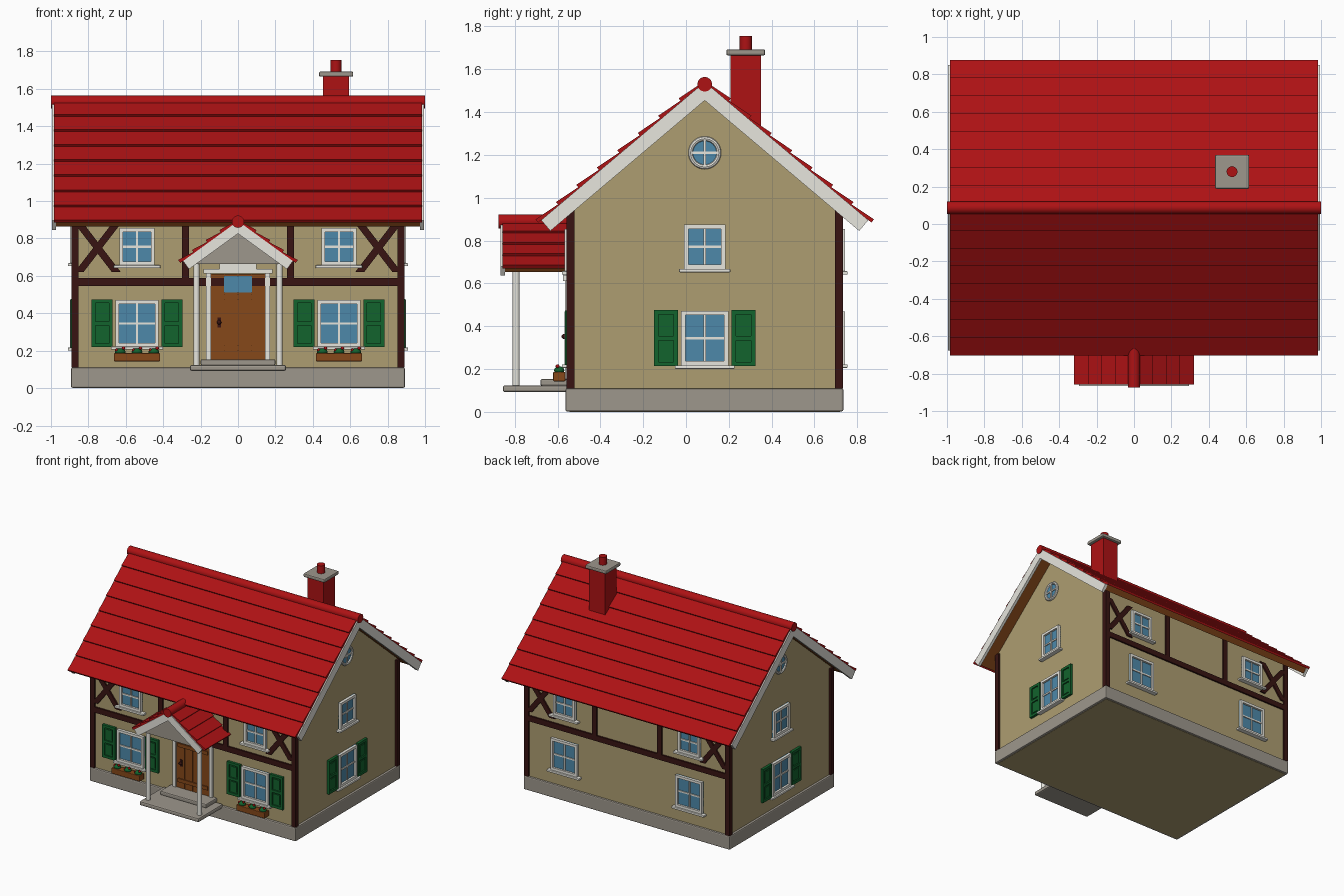
import bpy, bmesh, math
from mathutils import Vector

if "Cube" in bpy.data.objects:
    bpy.data.objects.remove(bpy.data.objects["Cube"])

COL = {"roof_red": (0.42, 0.006, 0.007), "wall_tan": (0.42, 0.34, 0.165), "stone_grey": (0.34, 0.31, 0.265),
       "trim_white": (0.8, 0.79, 0.73), "glass_blue": (0.075, 0.25, 0.4), "shutter_green": (0.006, 0.125, 0.026),
       "timber_dark": (0.04, 0.007, 0.006), "wood_brown": (0.24, 0.065, 0.01)}
MAT = {}
for n, c in COL.items():
    MAT[n] = bpy.data.materials.new(n)
    MAT[n].diffuse_color = (*c, 1)
RED, TAN, STONE, WHITE, GLASS, GREEN, DARK, WOOD = COL.keys()

XW, YF, YB, YC = 0.875, -0.545, 0.72, 0.0875      # wall planes and ridge line
FACES = {"front": lambda u, v, w: (u, YF - w, v), "back": lambda u, v, w: (u, YB + w, v),
         "right": lambda u, v, w: (XW + w, u, v), "left": lambda u, v, w: (-XW - w, u, v),
         "world": lambda x, z, y: (x, y, z)}


def finish(name, bm, mats, bevel=0):
    bmesh.ops.recalc_face_normals(bm, faces=bm.faces[:])
    me = bpy.data.meshes.new(name)
    bm.to_mesh(me)
    bm.free()
    for m in mats:
        me.materials.append(MAT[m])
    ob = bpy.data.objects.new(name, me)
    bpy.context.collection.objects.link(ob)
    if bevel:
        b = ob.modifiers.new("bevel", "BEVEL")
        b.width, b.segments = bevel, 2
    return ob


def boxes(name, items, face="world", bevel=0):
    """items: (u0, u1, v0, v1, w0, w1, colour); w points out of the wall."""
    bm, mats = bmesh.new(), []
    for u0, u1, v0, v1, w0, w1, m in items:
        if m not in mats:
            mats.append(m)
        vs = [bm.verts.new(FACES[face](u, v, w)) for u in (u0, u1) for v in (v0, v1) for w in (w0, w1)]
        for f in ((0, 1, 3, 2), (4, 5, 7, 6), (0, 1, 5, 4), (2, 3, 7, 6), (0, 2, 6, 4), (1, 3, 7, 5)):
            bm.faces.new([vs[i] for i in f]).material_index = mats.index(m)
    return finish(name, bm, mats, bevel)


def prisms(name, profiles, axis, a0, a1, mat):
    """Extrude flat profiles along x or y."""
    bm = bmesh.new()
    for pts in profiles:
        ring = [[bm.verts.new((a, p, z) if axis == "x" else (p, a, z)) for p, z in pts] for a in (a0, a1)]
        bm.faces.new(ring[0])
        bm.faces.new(ring[1][::-1])
        for i in range(len(pts)):
            j = (i + 1) % len(pts)
            bm.faces.new((ring[0][i], ring[0][j], ring[1][j], ring[1][i]))
    return finish(name, bm, [mat])


def own(name, mat):
    ob = bpy.context.object
    ob.name = name
    ob.data.materials.append(MAT[mat])
    bpy.ops.object.shade_smooth_by_angle(angle=math.radians(40))
    return ob


def rod(name, p, q, r, mat, n=20):
    p, q = Vector(p), Vector(q)
    bpy.ops.mesh.primitive_cylinder_add(vertices=n, radius=r, depth=(q - p).length, location=(p + q) / 2,
                                        rotation=(q - p).to_track_quat("Z", "Y").to_euler())
    return own(name, mat)


def ball(name, loc, r, mat):
    bpy.ops.mesh.primitive_uv_sphere_add(segments=12, ring_count=8, radius=r, location=loc)
    return own(name, mat)


def gable_roof(name, axis, centre, apex, angle, length, thick, rows, a0, a1, board_ends):
    ca, sa = math.cos(angle), math.sin(angle)

    def quad(side, pts):   # (distance down the slope, height above it)
        return [(centre + side * (u * ca + n * sa), apex - u * sa + n * ca) for u, n in pts]

    def layer(t, l):       # both slopes, mitred at the ridge
        tip = -t * math.tan(angle)
        return [quad(s, [(0, 0), (l, 0), (l, -t), (-tip, -t)]) for s in (1, -1)]
    prisms(name + "_deck", layer(thick * 0.68, length - 0.004), axis, a0, a1, WOOD)
    step = length / rows
    tiles = [quad(s, [(i * step, -0.004), (i * step, 0.004), ((i + 1) * step + 0.018, 0.02),
                      ((i + 1) * step + 0.018, 0.001)]) for s in (1, -1) for i in range(rows)]
    prisms(name + "_tiles", tiles, axis, a0, a1, RED)
    for k, (b0, b1) in enumerate(board_ends):
        prisms(f"{name}_bargeboard_{k}", layer(thick, length), axis, b0, b1, WHITE)


# House body, plinth and timber frame
prisms("walls", [[(YF, 0), (YB, 0), (YB, 0.945), (YC, 1.48), (YF, 0.945)]], "x", -XW, XW, TAN)
boxes("plinth", [(-0.893, 0.893, 0.002, 0.11, -0.563, 0.735, STONE)], bevel=0.008)
boxes("corner_posts", [(x, x + 0.038, 0.11, 0.94, y, y + 0.038, DARK)
                       for x in (-0.89, 0.852) for y in (-0.558, 0.695)])
for f, y0, y1 in (("front", YF - 0.012, YF + 0.005), ("back", YB - 0.005, YB + 0.012)):
    boxes(f + "_timbers", [(-0.87, 0.87, 0.545, 0.588, -0.005, 0.013, DARK)] +
          [(s * 0.281 - 0.019, s * 0.281 + 0.019, 0.58, 0.94, -0.005, 0.013, DARK) for s in (-1, 1)], f)
    braces = [[(s * 0.75 - d * 0.1 - 0.024, 0.62), (s * 0.75 - d * 0.1 + 0.024, 0.62),
               (s * 0.75 + d * 0.1 + 0.024, 0.88), (s * 0.75 + d * 0.1 - 0.024, 0.88)]
              for s in (-1, 1) for d in (-1, 1)]
    prisms(f + "_braces", braces, "y", y0, y1, DARK)

# Main roof and chimney
gable_roof("roof", "x", YC, 1.541, math.radians(40.2), 1.0, 0.066, 8, -0.985, 0.985,
           ((-0.994, -0.972), (0.972, 0.994)))
rod("roof_ridge", (-1, YC, 1.53), (1, YC, 1.53), 0.034, RED)
boxes("chimney_shaft", [(0.455, 0.594, 1.15, 1.67, 0.207, 0.35, RED)])
boxes("chimney_cap", [(0.433, 0.616, 1.665, 1.693, 0.188, 0.37, STONE)], bevel=0.008)
rod("chimney_pot", (0.524, 0.28, 1.68), (0.524, 0.28, 1.755), 0.029, RED)


# Windows with frame, cross bars, sill and optional shutters
def window(face, c, z0, z1, half, sill, shutters):
    t, m = 0.02, (z0 + z1) / 2
    boxes(f"{face}_window", [
        (c - half, c + half, z0, z1, -0.005, 0.006, GLASS),
        (c - half, c - half + t, z0, z1, -0.005, 0.022, WHITE), (c + half - t, c + half, z0, z1, -0.005, 0.022, WHITE),
        (c - half + t, c + half - t, z0, z0 + t, -0.005, 0.022, WHITE),
        (c - half + t, c + half - t, z1 - t, z1, -0.005, 0.022, WHITE),
        (c - 0.006, c + 0.006, z0 + t, z1 - t, 0, 0.014, WHITE),
        (c - half + t, c + half - t, m - 0.006, m + 0.006, 0, 0.013, WHITE)], face)
    boxes(f"{face}_sill", [(c - sill, c + sill, z0 - 0.016, z0, -0.005, 0.035, WHITE)], face, 0.004)
    if shutters:
        for s in (-1, 1):
            k = c + s * (half + 0.071)
            items = [(k - 0.056, k + 0.056, z0 - 0.003, z1 + 0.004, -0.005, 0.01, GREEN)]
            items += [(k + d * 0.046 - 0.01, k + d * 0.046 + 0.01, z0 - 0.003, z1 + 0.004, 0, 0.02, GREEN)
                      for d in (-1, 1)]
            items += [(k - 0.036, k + 0.036, z, z + 0.02, 0, 0.02, GREEN)
                      for z in (z0 - 0.003, m - 0.01, z1 - 0.016)]
            items += [(k - 0.026, k + 0.026, z + 0.012, z + 0.087, 0, 0.015, GREEN) for z in (z0 + 0.017, m + 0.01)]
            boxes(f"{face}_shutter", items, face)


for f in ("front", "back"):
    for x in (-0.54, 0.54):
        window(f, x, 0.222, 0.47, 0.115, 0.14, f == "front")
        window(f, x, 0.657, 0.855, 0.094, 0.125, False)
for f, s in (("right", 1), ("left", -1)):
    window(f, YC, 0.217, 0.472, 0.11, 0.14, True)
    window(f, YC, 0.668, 0.874, 0.096, 0.12, False)
    # Round attic window
    x = s * XW
    rod(f + "_round_glass", (x - s * 0.01, YC, 1.21), (x + s * 0.006, YC, 1.21), 0.068, GLASS, 32)
    bpy.ops.mesh.primitive_torus_add(major_segments=32, minor_segments=8, major_radius=0.066, minor_radius=0.011,
                                     location=(x + s * 0.006, YC, 1.21), rotation=(0, math.pi / 2, 0))
    own(f + "_round_frame", WHITE)
    boxes(f + "_round_bars", [(YC - 0.006, YC + 0.006, 1.145, 1.275, 0, 0.014, WHITE),
                              (YC - 0.065, YC + 0.065, 1.204, 1.216, 0, 0.013, WHITE)], f)

# Flower boxes
for c in (-0.54, 0.54):
    boxes("flower_box", [(c - 0.123, c + 0.123, 0.143, 0.187, 0.018, 0.075, WOOD)], "front", 0.004)
    for d in (-0.09, 0, 0.09):
        ball("leaves", (c + d, YF - 0.047, 0.194), 0.024, GREEN).scale = (1.2, 1, 0.8)
        for e in (-0.018, 0.018):
            ball("blossom", (c + d + e, YF - 0.055, 0.208 + 0.3 * e), 0.009, RED)

# Door with planks, pane, handle and surround
planks = [(-0.143 + i * 0.0715 + 0.002, -0.143 + (i + 1) * 0.0715 - 0.002, 0.15, 0.61, 0, 0.012, WOOD)
          for i in range(4)]
boxes("door", [(-0.145, 0.145, 0.15, 0.61, -0.005, 0.008, WOOD)] + planks +
      [(-0.13, 0.13, z, z + 0.028, 0.01, 0.02, WOOD) for z in (0.2, 0.475)], "front")
boxes("door_pane", [(-0.075, 0.075, 0.512, 0.6, 0.01, 0.017, GLASS)], "front")
boxes("door_surround", [(s * 0.158 - 0.013, s * 0.158 + 0.013, 0.15, 0.613, -0.005, 0.02, WHITE) for s in (-1, 1)] +
      [(-0.185, 0.185, 0.612, 0.636, -0.005, 0.03, WHITE), (-0.1, 0.1, 0.636, 0.664, -0.005, 0.026, WHITE)], "front")
boxes("handle_plate", [(-0.11, -0.092, 0.325, 0.378, 0.01, 0.016, DARK)], "front")
ball("door_handle", (-0.101, YF - 0.024, 0.352), 0.012, DARK)

# Porch: steps, columns, gable and roof
boxes("porch_floor", [(-0.257, 0.257, 0.092, 0.124, -0.855, -0.55, STONE)], bevel=0.01)
boxes("porch_step", [(-0.2, 0.2, 0.122, 0.154, -0.68, -0.54, STONE)], bevel=0.008)
for s in (-1, 1):
    rod("porch_column", (s * 0.222, -0.793, 0.12), (s * 0.222, -0.793, 0.685), 0.0165, WHITE, 16)
prisms("porch_gable", [[(-0.235, 0.663), (0.235, 0.663), (0, 0.836)]], "y", -0.835, -0.815, STONE)
gable_roof("porch_roof", "y", 0, 0.893, math.radians(36), 0.363, 0.054, 4, -0.858, -0.54, ((-0.866, -0.845),))
rod("porch_ridge", (0, -0.875, 0.89), (0, -0.54, 0.89), 0.033, RED)

for m in bpy.data.materials:
    if m.users and not m.is_grease_pencil:
        m.use_nodes = True
        m.node_tree.nodes["Principled BSDF"].inputs["Base Color"].default_value = m.diffuse_color
